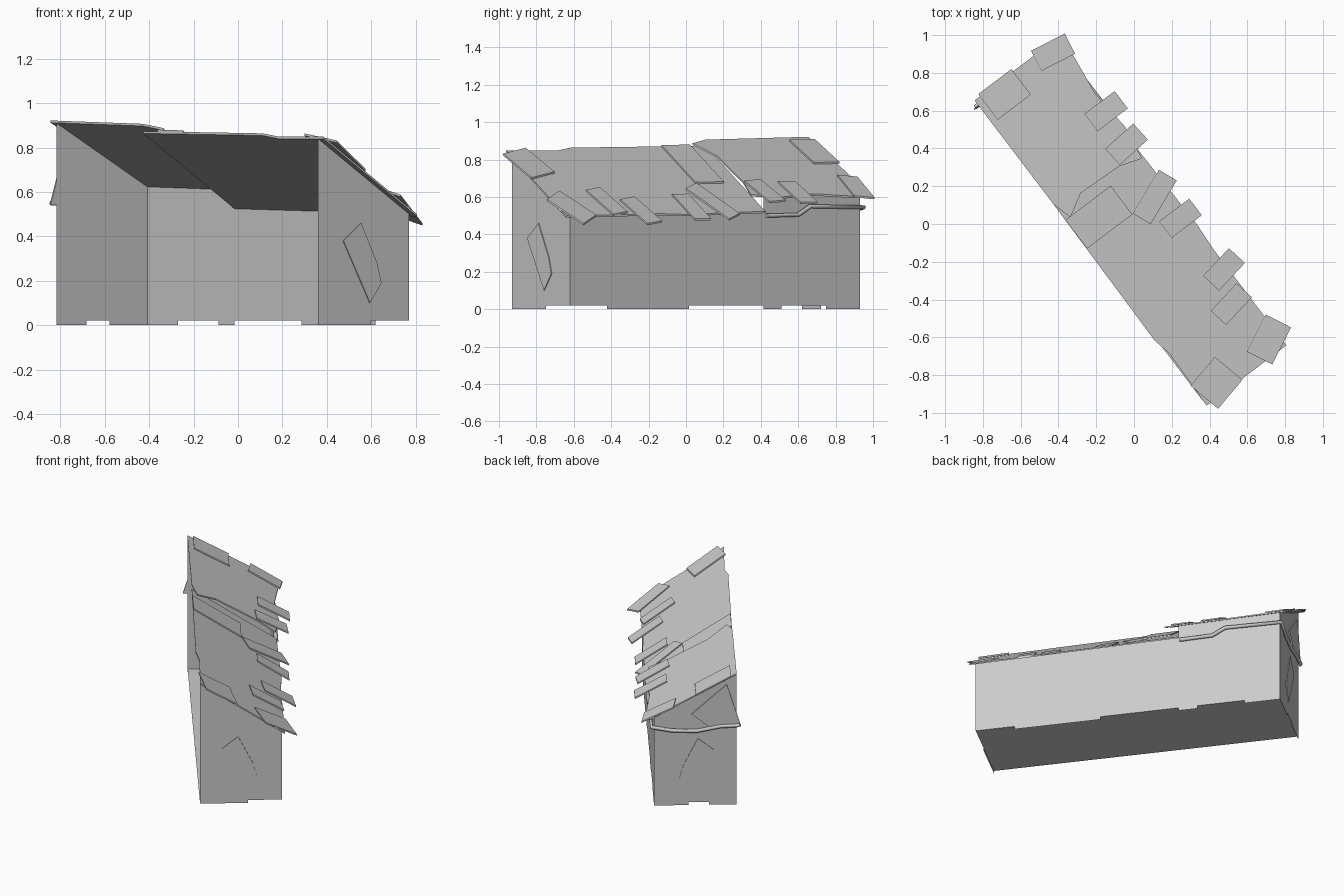
import bpy
import math
from mathutils import Vector

cube = bpy.data.objects.get("Cube")
if cube:
    bpy.data.objects.remove(cube, do_unlink=True)

grey = bpy.data.materials.new("weathered_grey")
grey.use_nodes = True
tone = (0.6, 0.6, 0.6, 1)
grey.diffuse_color = tone
grey.node_tree.nodes["Principled BSDF"].inputs["Base Color"].default_value = tone

# Shed frame: u runs from the open side to the back wall, v along the length
ORIGIN = Vector((0.36, -0.93, 0))
U = Vector((0.798, 0.603, 0))
V = Vector((-0.605, 0.796, 0))
DEPTH, LENGTH, BASE = 0.514, 1.948, 0.02
SPLIT = 1.3


def place(u, v, z):
    return ORIGIN + U * u + V * v + Vector((0, 0, z))


def low(u, v):
    return 0.84 + 0.018 * v - 0.66 * u


def high(u, v):
    return 0.868 + 0.022 * v - 0.56 * u


def add_mesh(name, points, faces):
    mesh = bpy.data.meshes.new(name)
    mesh.from_pydata(points, [], faces)
    mesh.materials.append(grey)
    obj = bpy.data.objects.new(name, mesh)
    bpy.context.collection.objects.link(obj)
    return obj


def panel(name, points):
    return add_mesh(name, points, [tuple(range(len(points)))])


def slab(name, points, thick):
    """Prism made by extruding an outline by a thickness vector."""
    n = len(points)
    faces = [tuple(reversed(range(n))), tuple(range(n, 2 * n))]
    faces += [(i, (i + 1) % n, n + (i + 1) % n, n + i) for i in range(n)]
    return add_mesh(name, points + [p + thick for p in points], faces)


# Floor and walls, with the long front side left open
panel("floor", [place(0, 0, BASE), place(0, LENGTH, BASE),
                place(DEPTH, LENGTH, BASE), place(DEPTH, 0, BASE)])
panel("near_end_wall", [place(0, 0, BASE), place(DEPTH, 0, BASE),
                        place(DEPTH, 0, low(DEPTH, 0)), place(0, 0, low(0, 0))])
panel("far_end_wall", [place(DEPTH, LENGTH, BASE), place(0, LENGTH, BASE),
                       place(0, LENGTH, high(0, LENGTH)),
                       place(DEPTH, LENGTH, high(DEPTH, LENGTH))])
for name, v0, v1, top in (("back_wall_low", 0, SPLIT, low),
                          ("back_wall_high", SPLIT, LENGTH, high)):
    panel(name, [place(DEPTH, v0, BASE), place(DEPTH, v1, BASE),
                 place(DEPTH, v1, top(DEPTH, v1)), place(DEPTH, v0, top(DEPTH, v0))])

# Board ends hanging just below the walls
for v0, v1 in ((0.25, 0.8), (1.3, 1.42), (1.72, LENGTH)):
    panel("back_board_end", [place(DEPTH, v0, 0), place(DEPTH, v1, 0),
                             place(DEPTH, v1, BASE), place(DEPTH, v0, BASE)])
for v, u0, u1 in ((0, 0, 0.3), (LENGTH, 0, 0.17), (LENGTH, 0.3, DEPTH)):
    panel("end_board_end", [place(u0, v, 0), place(u1, v, 0),
                            place(u1, v, BASE), place(u0, v, BASE)])


# Two roof sheets with ragged outlines
def roof_sheet(name, roof, outline):
    slab(name, [place(u, v, roof(u, v)) for u, v in outline], Vector((0, 0, 0.01)))


roof_sheet("low_roof", low, [(0, -0.04), (0.53, -0.04), (0.53, 0.6), (0.54, 0.75),
                             (0.53, SPLIT), (0, SPLIT), (-0.01, 0.4), (0.01, 0.3)])
roof_sheet("high_roof", high, [(0, SPLIT), (0.03, 1.19), (0.15, 1.26), (0.4, 1.25),
                               (0.52, 1.21), (0.55, 1.4), (0.53, 1.63),
                               (0.56, 1.86), (0.54, 1.99), (0, 1.99)])


# Loose roof boards: centre u, centre v, length, width, twist
def board(roof, u, v, length, width, twist):
    c, s = math.cos(math.radians(twist)), math.sin(math.radians(twist))
    pts = []
    for a, b in ((-1, -1), (1, -1), (1, 1), (-1, 1)):
        du, dv = a * length / 2, b * width / 2
        pu, pv = u + du * c - dv * s, v + du * s + dv * c
        pts.append(place(pu, pv, roof(pu, pv) + 0.009))
    slab("roof_board", pts, Vector((0, 0, 0.01)))


for row in ((0.475, 0.04, 0.22, 0.15, 26), (0.51, 0.48, 0.2, 0.115, 10),
            (0.43, 0.31, 0.2, 0.11, 10), (0.49, 0.835, 0.2, 0.11, 0),
            (0.45, 1.007, 0.27, 0.11, 22), (0.15, 1.1, 0.3, 0.19, 0),
            (0.115, 0.025, 0.2, 0.19, 13)):
    board(low, *row)
for row in ((0.52, 1.525, 0.2, 0.115, 0), (0.5, 1.32, 0.2, 0.115, 5),
            (0.485, 1.943, 0.2, 0.12, -10), (0.146, 1.92, 0.22, 0.17, 0)):
    board(high, *row)

# Thin patches nailed to the end walls
PATCH = [(0.14, 0.38), (0.24, 0.46), (0.33, 0.28), (0.355, 0.19), (0.29, 0.1)]
for name, v, out in (("near_patch", -0.001, -0.005), ("far_patch", LENGTH + 0.001, 0.005)):
    slab(name, [place(u, v, z) for u, z in PATCH], V * out)
slab("upper_patch", [place(u, LENGTH + 0.002, z) for u, z in
                     ((0.28, 0.63), (0.06, 0.83), (-0.03, 0.54), (0.17, 0.54))], V * 0.008)

# Sagging pipe along the back wall and round the far end
path = [(0.53, 1.31, 0.5), (0.53, 1.52, 0.505), (0.53, 1.6, 0.55), (0.53, 1.96, 0.545),
        (0.4, 1.96, 0.52), (0.25, 1.96, 0.515), (0.1, 1.96, 0.545), (-0.02, 1.96, 0.55)]
curve = bpy.data.curves.new("pipe", "CURVE")
curve.dimensions = "3D"
curve.bevel_depth = 0.012
curve.bevel_resolution = 1
curve.use_fill_caps = True
spline = curve.splines.new("POLY")
spline.points.add(len(path) - 1)
for point, spot in zip(spline.points, path):
    point.co = (*place(*spot), 1)
curve.materials.append(grey)
bpy.context.collection.objects.link(bpy.data.objects.new("pipe", curve))
